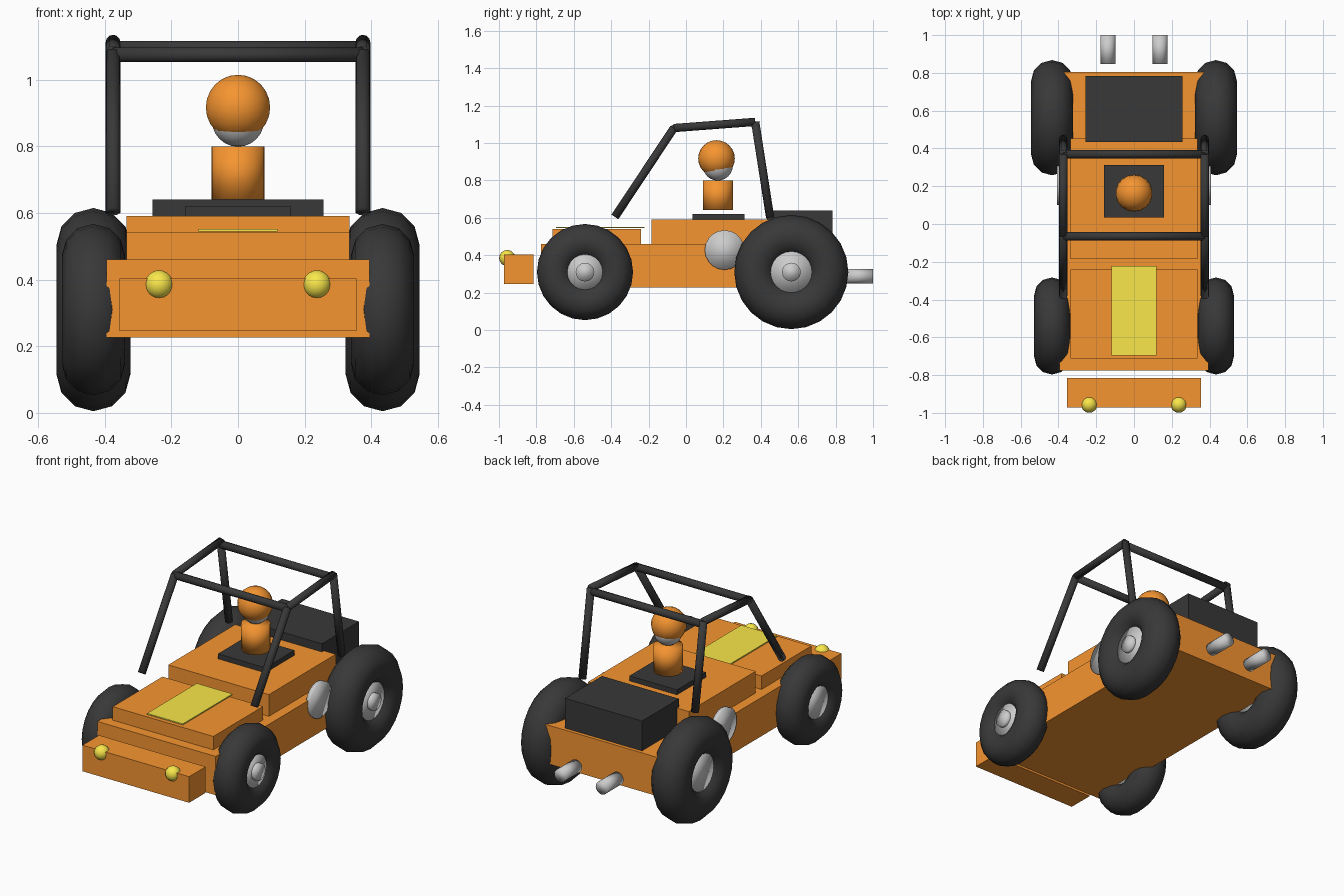
import bpy, math
from mathutils import Vector

if "Cube" in bpy.data.objects:
    bpy.data.objects.remove(bpy.data.objects["Cube"])


def material(name, rgb):
    m = bpy.data.materials.new(name)
    m.diffuse_color = (*rgb, 1)
    m.use_nodes = True
    m.node_tree.nodes["Principled BSDF"].inputs["Base Color"].default_value = m.diffuse_color
    return m


ORANGE = material("orange_paint", (0.92, 0.3, 0.03))
DARK = material("dark_rubber", (0.04, 0.04, 0.04))
YELLOW = material("yellow", (0.95, 0.8, 0.07))


def finish(name, mat=None, smooth=True):
    ob = bpy.context.object
    ob.name = name
    if mat:
        ob.data.materials.append(mat)
    if smooth:
        bpy.ops.object.shade_smooth()
    return ob


def box(name, x, y, z, mat):
    """Box centred on x = 0: half width x, (min, max) in y and z."""
    bpy.ops.mesh.primitive_cube_add(size=1, location=(0, sum(y) / 2, sum(z) / 2))
    bpy.context.object.scale = (2 * x, y[1] - y[0], z[1] - z[0])
    bpy.ops.object.transform_apply(location=False, rotation=False, scale=True)
    return finish(name, mat, False)


def rod(name, a, b, r, mat=None, sides=20):
    """Cylinder between two points."""
    a, b = Vector(a), Vector(b)
    bpy.ops.mesh.primitive_cylinder_add(
        vertices=sides, radius=r, depth=(b - a).length, location=(a + b) / 2,
        rotation=(b - a).to_track_quat('Z', 'Y').to_euler())
    return finish(name, mat)


def ball(name, loc, r, mat=None):
    bpy.ops.mesh.primitive_uv_sphere_add(segments=18, ring_count=12, radius=r, location=loc)
    return finish(name, mat)


# Body blocks
box("chassis", 0.394, (-0.775, 0.805), (0.227, 0.46), ORANGE)
box("hood", 0.335, (-0.713, -0.24), (0.46, 0.541), ORANGE)
box("cabin_deck", 0.335, (-0.185, 0.452), (0.46, 0.591), ORANGE)
box("front_bumper", 0.355, (-0.972, -0.815), (0.246, 0.403), ORANGE)
box("hood_panel", 0.119, (-0.695, -0.222), (0.545, 0.552), YELLOW)
box("engine_box", 0.256, (0.433, 0.784), (0.46, 0.64), DARK)
box("seat", 0.158, (0.035, 0.312), (0.591, 0.621), DARK)

# Driver
rod("driver_torso", (0, 0.17, 0.641), (0, 0.17, 0.799), 0.08, ORANGE)
ball("driver_head", (0, 0.17, 0.879), 0.08)
ball("helmet", (0, 0.163, 0.917), 0.098, ORANGE)

# Roll cage joints on one side (y, z): windscreen foot, front top, rear top, rear foot
CAGE = [(-0.38, 0.605), (-0.065, 1.08), (0.37, 1.113), (0.45, 0.6)]

for s, side in ((-1, "left"), (1, "right")):
    # Cage side bars
    pts = [(s * 0.375, y, z) for y, z in CAGE]
    for i in range(3):
        rod(f"cage_bar_{side}_{i}", pts[i], pts[i + 1], 0.022, DARK, 12)
    # Lights, exhausts and side intake drums
    ball(f"headlight_{side}", (s * 0.237, -0.956, 0.385), 0.043, YELLOW)
    rod(f"exhaust_{side}", (s * 0.138, 0.847, 0.288), (s * 0.138, 1.0, 0.288), 0.039)
    rod(f"side_drum_{side}", (s * 0.38, 0.206, 0.428), (s * 0.408, 0.206, 0.428), 0.106)
    # Wheels: tyre torus, hub drum, cap on the right-hand face
    for end, y, radius, tube, hub in (("front", -0.54, 0.257, 0.095, 0.095),
                                      ("rear", 0.563, 0.305, 0.111, 0.113)):
        x, z = s * 0.434, 0.31
        bpy.ops.mesh.primitive_torus_add(
            major_radius=radius - tube, minor_radius=tube, major_segments=24,
            minor_segments=12, location=(x, y, z), rotation=(0, math.pi / 2, 0))
        finish(f"{end}_tyre_{side}", DARK)
        rod(f"{end}_hub_{side}", (x - 0.068, y, z), (x + 0.068, y, z), hub)
        if s > 0:
            rod(f"{end}_hub_cap_{side}", (x + 0.05, y, z), (x + 0.092, y, z), 0.05)

# Cage cross bars
rod("cage_cross_front", (-0.375, -0.065, 1.075), (0.375, -0.065, 1.075), 0.022, DARK, 12)
rod("cage_cross_rear", (-0.375, 0.37, 1.095), (0.375, 0.37, 1.095), 0.022, DARK, 12)
